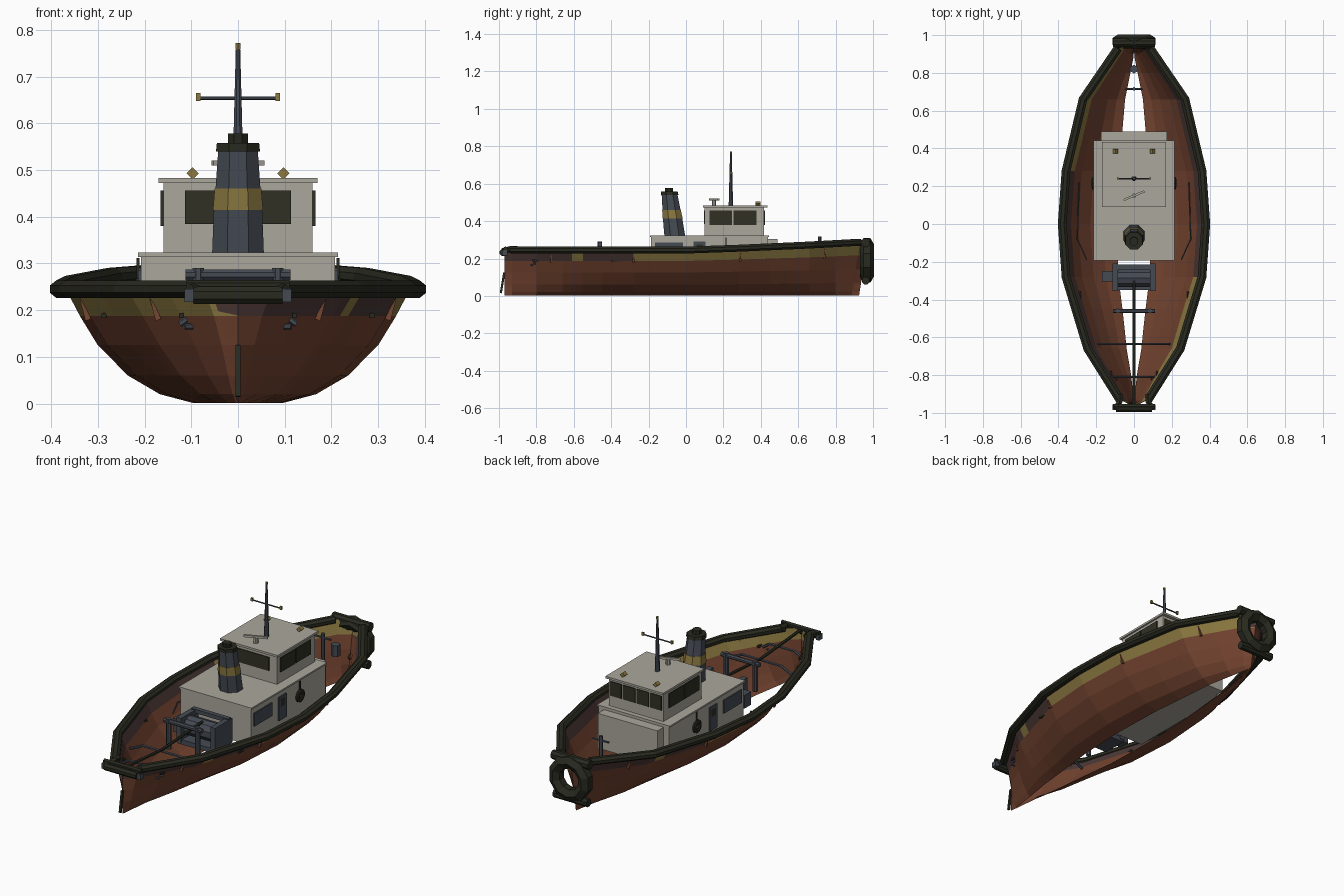
import bpy, bmesh, math
from mathutils import Vector, Matrix

if "Cube" in bpy.data.objects:
    bpy.data.objects.remove(bpy.data.objects["Cube"])

def mat(name, r, g, b):
    m = bpy.data.materials.new(name)
    m.diffuse_color = (r, g, b, 1)
    m.use_nodes = True
    m.node_tree.nodes["Principled BSDF"].inputs["Base Color"].default_value = m.diffuse_color
    return m

RUST = mat("rust_red", 0.17, 0.056, 0.029)
DARK = mat("dark_brown", 0.072, 0.04, 0.037)
YELLOW = mat("ochre_yellow", 0.26, 0.19, 0.052)
RUBBER = mat("black_rubber", 0.022, 0.023, 0.014)
HOUSE = mat("house_grey", 0.41, 0.39, 0.34)
STEEL = mat("blue_steel", 0.06, 0.07, 0.088)
GLASS = mat("dark_glass", 0.03, 0.03, 0.018)

def finish(name, bm, mats, normals=True):
    if normals:
        bmesh.ops.recalc_face_normals(bm, faces=bm.faces)
    me = bpy.data.meshes.new(name)
    bm.to_mesh(me)
    bm.free()
    for m in mats:
        me.materials.append(m)
    ob = bpy.data.objects.new(name, me)
    bpy.context.collection.objects.link(ob)
    return ob

def box(name, x0, x1, y0, y1, z0, z1, m):
    bm = bmesh.new()
    bmesh.ops.create_cube(bm, size=1, matrix=Matrix.Translation(((x0+x1)/2, (y0+y1)/2, (z0+z1)/2))
                          @ Matrix.Diagonal((x1-x0, y1-y0, z1-z0, 1)))
    return finish(name, bm, [m])

def loft(name, rings, mats, idx=None, closed=False):
    """Skin rings of equal vertex count; idx gives a material per segment."""
    bm = bmesh.new()
    vs = [[bm.verts.new(p) for p in r] for r in rings]
    n, k = len(rings[0]), len(rings)
    for i in range(k if closed else k - 1):
        a, b = vs[i], vs[(i+1) % k]
        for j in range(n):
            f = bm.faces.new((a[j], a[(j+1) % n], b[(j+1) % n], b[j]))
            f.material_index = idx[i] if idx else 0
    if not closed:
        bm.faces.new(vs[0][::-1]).material_index = idx[0] if idx else 0
        bm.faces.new(vs[-1]).material_index = idx[-1] if idx else 0
    return finish(name, bm, mats)

def tube(name, pts, r, m, n=6, r_end=None, high=None, phase=0.5):
    pts = [Vector(p) for p in pts]
    rings = []
    for i, p in enumerate(pts):
        t = (pts[min(i+1, len(pts)-1)] - pts[max(i-1, 0)]).normalized()
        side = t.cross(Vector((0, 1, 0)) if abs(t.z) > 0.9 else Vector((0, 0, 1))).normalized()
        up = side.cross(t)
        rr = r + ((r_end if r_end is not None else r) - r) * i / (len(pts) - 1)
        h = high or rr
        rings.append([p + side*rr*math.cos(a) + up*h*math.sin(a)
                      for a in [(j+phase)*2*math.pi/n for j in range(n)]])
    return loft(name, rings, [m])

def ring(name, c, R, r, axis, m, n=12, k=6, deep=None):
    rings = []
    for i in range(n):
        a = 2*math.pi*(i+0.5)/n
        out = Vector((math.cos(a), 0, math.sin(a))) if axis == 'Y' else Vector((0, math.cos(a), math.sin(a)))
        ax = Vector((0, 1, 0)) if axis == 'Y' else Vector((1, 0, 0))
        rings.append([Vector(c) + out*(R + r*math.cos(b)) + ax*(deep or r)*math.sin(b)
                      for b in [(j+0.5)*2*math.pi/k for j in range(k)]])
    return loft(name, rings, [m], closed=True)

# Hull plan: y, half width at rail, rail height
PLAN = [(-0.97, 0, .245), (-.93, .075, .245), (-.66, .245, .245), (-.28, .36, .245), (0, .38, .245),
        (.28, .36, .255), (.66, .27, .272), (.93, .085, .287), (.97, 0, .287)]
SECT = [(.25, .001), (.44, .02), (.62, .06), (.79, .125), (.89, .187), (.97, .245)]

def plan(y):
    for a, b in zip(PLAN, PLAN[1:]):
        if y <= b[0]:
            t = (y - a[0]) / (b[0] - a[0])
            return a[1] + t*(b[1]-a[1]), a[2] + t*(b[2]-a[2])
    return PLAN[-1][1:]

def hull_point(y, row, s, inset):
    w, top = plan(y)
    f, z = SECT[row]
    x = w * f * (w/.38 if w else 0) ** (.8 * (1 - row/5))
    z = z + (top - .245) * (row/5) ** 1.5
    rake = .045 * (1 - z/.287) if y > .9 else 0
    return Vector((s*max(x - inset, 0), y - rake, z + inset*.4))

# Hull shell: outer and inner skins, worn paint band along the top
YS = sorted({p[0] for p in PLAN} | {-.8, -.61, -.55, -.45, .45, .55, .61, .8})
for label, inset in (("hull_outer", 0), ("hull_inner", .004)):
    bm = bmesh.new()
    for s in (1, -1):
        v = [[bm.verts.new(hull_point(y, r, s, inset)) for r in range(6)] for y in YS]
        for i in range(len(YS)-1):
            for r in range(5):
                q = [v[i][r], v[i+1][r], v[i+1][r+1], v[i][r+1]]
                f = bm.faces.new(q if (s > 0) == (inset == 0) else q[::-1])
                if r == 4:
                    along = s * (YS[i] + YS[i+1]) / 2
                    gold = along > -.28 or -.61 < along < -.55
                    if inset:
                        gold = along < -.28
                    f.material_index = 2 if gold else 1
    finish(label, bm, [RUST, DARK, YELLOW], False)

for s in (1, -1):
    side = "right" if s > 0 else "left"
    # Rubber rail, stern horns, inner hand rail
    tube("rail_" + side, [(s*w, y, z) for y, w, z in PLAN[1:-1]], .025, RUBBER, 8, high=.02)
    tube("stern_horn_" + side, [(s*.075, -.9, .25), (s*.075, -.94, .25), (s*.1, -.98, .24)], .016, RUBBER)
    box("stern_cheek_" + side, s*.105-.01, s*.105+.01, -.985, -.955, .217, .245, STEEL)
    tube("hand_rail_" + side, [(s*.25, -.19, .17), (s*.3, -.08, .17), (s*.29, .22, .17)], .004, STEEL)
    # Rust streaks, scuppers and pipes on the hull side
    for y in (-.72, -.28, .29, .74):
        p = hull_point(y, 4, s, 0)
        tube("rust_streak", [p + Vector((s*.003, 0, -.008)), p + Vector((s*.022, 0, .045))], .009, RUST, 4, .002)
    for y in (-.8, -.38):
        p = hull_point(y, 4, s, 0)
        box("scupper", p.x-.005, p.x+.005, y-.022, y+.022, .183, .194, RUBBER)
    p = hull_point(-.82, 4, s, 0)
    tube("drain_pipe", [(p.x-s*.02, -.82, .165), (p.x+s*.004, -.83, .165)], .006, STEEL)
    # Deckhouse window, door and hanging tyre
    x0, x1 = sorted((s*.208, s*.214))
    box("house_window_" + side, x0, x1, -.165, -.015, .215, .285, STEEL)
    box("house_door_" + side, x0, x1, .04, .105, .165, .29, STEEL)
    box("door_pane_" + side, x0, x1 + .001, .055, .09, .235, .275, GLASS)
    ring("side_tyre_" + side, (s*.216, .215, .235), .022, .014, 'X', RUBBER, deep=.008)
    tube("tyre_rope_" + side, [(s*.214, .215, .25), (s*.214, .215, .312)], .004, RUBBER, 4)
    # Wheelhouse side windows
    x0, x1 = sorted((s*.158, s*.166))
    for y0 in (.125, .255):
        box("side_window_" + side, x0, x1, y0, y0+.122, .38, .456, GLASS)
    # Roof lamps
    tube("roof_lamp_" + side, [(s*.097, .372, .493), (s*.097, .397, .493)], .013, YELLOW, 4, phase=0)
    # Winch cheeks and tow bitt posts
    box("winch_cheek_" + side, s*.1-.014, s*.1+.014, -.355, -.21, .12, .25, STEEL)
    tube("bitt_post_" + side, [(s*.085, -.46, .13), (s*.085, -.46, .29)], .013, STEEL, 8)
    tube("mast_lamp_" + side, [(s*.085, .24, .648), (s*.085, .24, .665)], .007, YELLOW, 4)

# Stern fender, rudder post
tube("stern_fender", [(-.095, -.978, .232), (.095, -.978, .232)], .02, RUBBER, 8)
tube("stern_cap_rail", [(-.11, -.965, .252), (.11, -.965, .252)], .013, RUBBER)
tube("rudder_post", [(0, -.99, .015), (0, -.972, .125)], .008, RUBBER, 4)

# Bow tyre with lower roller
ring("bow_tyre", (0, .967, .19), .088, .036, 'Y', RUBBER, 10, 6, .037)
tube("bow_roller", [(-.1, .96, .082), (.1, .96, .082)], .022, RUBBER, 8)
tube("bow_cap", [(-.11, .96, .285), (.11, .96, .285)], .024, RUBBER, 8)

# Deckhouse
box("deckhouse", -.208, .208, -.188, .438, .12, .315, HOUSE)
box("deckhouse_roof", -.214, .214, -.193, .443, .314, .323, HOUSE)
box("deckhouse_front_step", -.175, .175, .43, .49, .12, .305, HOUSE)

# Wheelhouse with windows fore and aft
box("wheelhouse", -.16, .16, .1, .418, .32, .474, HOUSE)
box("wheelhouse_roof", -.17, .17, .09, .435, .472, .483, HOUSE)
box("aft_window", -.114, .114, .095, .102, .384, .456, GLASS)
for x0, x1 in ((-.15, -.085), (-.075, -.004), (.004, .075), (.085, .15)):
    box("forward_window", x0, x1, .416, .423, .38, .456, GLASS)

# Funnel leaning aft, yellow band, dark cap and pipe
def oct_ring(z, r):
    cy = -.06 - .03 * (z - .32) / .24
    return [(r*math.cos(a), cy + r*math.sin(a), z) for a in [(j+.5)*math.pi/4 for j in range(8)]]
loft("funnel", [oct_ring(z, r) for z, r in ((.32, .06), (.415, .056), (.415, .058), (.46, .054),
     (.46, .052), (.54, .046), (.54, .051), (.558, .049))], [STEEL, YELLOW, RUBBER], [0, 1, 1, 1, 0, 2, 2])
loft("funnel_pipe", [oct_ring(.55, .023), oct_ring(.578, .023)], [RUBBER])

# Mast, yard, lamp and radar
tube("mast", [(0, .24, .48), (0, .24, .765)], .013, STEEL, 8, .005)
tube("mast_yard", [(-.088, .24, .654), (.088, .24, .654)], .004, STEEL)
tube("mast_top_lamp", [(0, .24, .758), (0, .24, .772)], .006, YELLOW)
tube("radar_post", [(0, .15, .48), (0, .15, .512)], .012, HOUSE, 8)
tube("radar_bar", [(-.055, .127, .515), (.055, .173, .515)], .008, HOUSE, 4)

# Towing winch
tube("winch_drum", [(-.09, -.285, .19), (.09, -.285, .19)], .05, STEEL, 10)
box("winch_base", -.11, .11, -.35, -.215, .11, .135, STEEL)
box("winch_top_bar", -.11, .11, -.24, -.215, .235, .255, STEEL)
box("winch_motor", -.17, -.112, -.305, -.25, .14, .21, STEEL)

# Tow bitt, tow rope and tow arches
tube("bitt_bar", [(-.112, -.46, .276), (.112, -.46, .276)], .012, STEEL, 8)
tube("tow_rope", [(0, -.3, .235), (0, -.63, .215), (0, -.96, .24)], .008, RUBBER)
for y, w in ((-.635, .19), (-.81, .125)):
    tube("tow_arch", [(-w, y, .17), (-w*.6, y, .205), (w*.6, y, .205), (w, y, .17)], .007, STEEL)

# Fore deck bitt and bollard
tube("fore_bitt", [(0, .715, .13), (0, .715, .318)], .01, STEEL)
tube("fore_bitt_bar", [(-.046, .715, .295), (.046, .715, .295)], .006, STEEL)
tube("fore_bollard", [(0, .82, .16), (0, .82, .22)], .023, STEEL)
